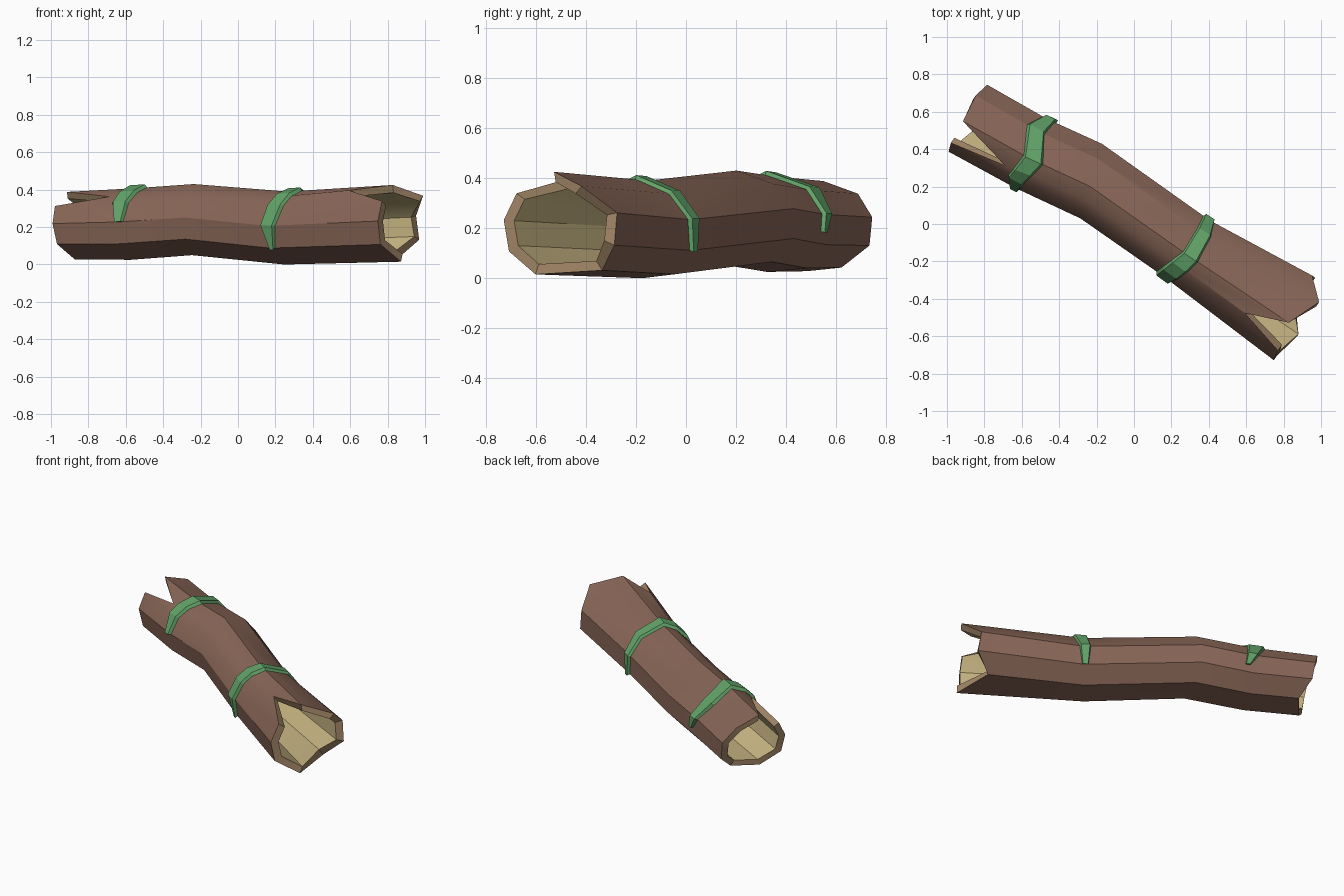
import bpy, bmesh, math
from mathutils import Vector

cube = bpy.data.objects.get("Cube")
if cube:
    bpy.data.objects.remove(cube, do_unlink=True)


def material(name, rgb):
    lin = [((c / 255 + 0.055) / 1.055) ** 2.4 for c in rgb] + [1]
    m = bpy.data.materials.new(name)
    m.use_nodes = True
    m.diffuse_color = lin
    bsdf = m.node_tree.nodes["Principled BSDF"]
    bsdf.inputs["Base Color"].default_value = lin
    bsdf.inputs["Roughness"].default_value = 0.9
    return m


bark = material("bark brown", (136, 102, 87))
rim = material("broken wood tan", (163, 135, 104))
heart = material("pale heartwood", (198, 180, 130))
moss = material("moss green", (98, 163, 104))

# Log direction and sideways direction on the ground
along = Vector((0.83, -0.55, 0))
side = Vector((0.55, 0.83, 0))

# Cross-section, from the front edge over the top to the back and underneath
profile = [(-1, .06), (-.78, .58), (-.5, .86), (-.15, 1), (.58, .72),
           (.97, .2), (.97, -.43), (.55, -.92), (-.3, -1), (-.9, -.55)]
N = len(profile)

# Stations: distance, sideways centre, height, half width, half height, skew
stations = [(-1.05, -.016, .208, .21, .18, 0),
            (-.67, .014, .216, .205, .191, -.03),
            (-.32, .068, .24, .202, .19, -.063),
            (.31, .05, .195, .197, .195, .02),
            (1.0, .055, .22, .25, .205, 0)]
# Ragged ends, with a deep split on the upper front
left_end = [-1.045, -1.06, -.75, -1.07, -1.09, -1.07, -1.05, -.98, -1.0, -1.03]
right_end = [1.03, 1.02, .76, .985, 1.06, .95, .97, .9, 1.063, 1.03]


def station_point(i, k, scale):
    s, l, z, rx, rz, skew = stations[i]
    px, pz = profile[k % N]
    if i == 0:
        s = left_end[k % N]
    elif i == len(stations) - 1:
        s = right_end[k % N]
    else:
        s += skew * px
    return Vector((s, l + px * rx * scale, z + pz * rz * scale))


def to_world(p):
    return along * p.x + side * p.y + Vector((0, 0, p.z))


def line_point(k, s, scale):
    """Point on lengthwise edge k of the log at distance s."""
    pts = [station_point(i, k, scale) for i in range(len(stations))]
    for a, b in zip(pts, pts[1:]):
        if s <= b.x or b is pts[-1]:
            return a.lerp(b, (s - a.x) / (b.x - a.x))


def surface_point(k, s, scale):
    k0 = math.floor(k)
    return line_point(k0, s, scale).lerp(line_point(k0 + 1, s, scale), k - k0)


def make_object(name, bm, mats):
    bmesh.ops.recalc_face_normals(bm, faces=bm.faces)
    mesh = bpy.data.meshes.new(name)
    bm.to_mesh(mesh)
    bm.free()
    for m in mats:
        mesh.materials.append(m)
    ob = bpy.data.objects.new(name, mesh)
    bpy.context.collection.objects.link(ob)
    return ob


# Hollow log: outer bark, inner wood and the broken rims
bm = bmesh.new()
outer, inner = [[[bm.verts.new(to_world(station_point(i, k, sc))) for k in range(N)]
                 for i in range(len(stations))] for sc in (1, .8)]


def bridge(ring_a, ring_b, index):
    for k in range(N):
        j = (k + 1) % N
        face = bm.faces.new((ring_a[k], ring_a[j], ring_b[j], ring_b[k]))
        face.material_index = index


for i in range(len(stations) - 1):
    bridge(outer[i], outer[i + 1], 0)
    bridge(inner[i], inner[i + 1], 2)
for i in (0, -1):
    bridge(outer[i], inner[i], 1)
log = make_object("hollow_log", bm, [bark, rim, heart])
bpy.context.view_layer.objects.active = log
log.select_set(True)
bpy.ops.object.shade_smooth_by_angle(angle=math.radians(30))


# Moss bands draped over the log, given as (edge, distance, half width)
def moss_band(name, path):
    bm = bmesh.new()
    rows = []
    for k, s, w in path:
        row = []
        for off, lift in ((-w, -.1), (-w * .75, .45), (w * .75, .45), (w, -.1)):
            o = surface_point(k, s + off, 1)
            i = surface_point(k, s + off, .8)
            row.append(bm.verts.new(to_world(o + (o - i) * lift)))
        rows.append(row)
    for a, b in zip(rows, rows[1:]):
        for j in range(4):
            n = (j + 1) % 4
            bm.faces.new((a[j], a[n], b[n], b[j]))
    bm.faces.new(rows[0])
    bm.faces.new(rows[-1])
    make_object(name, bm, [moss])


moss_band("moss_band_right", [(-1, .31, .015), (0, .29, .05), (1, .31, .055), (2, .33, .055),
                              (3, .35, .05), (4, .34, .045), (5, .32, .035), (6, .32, .02)])
moss_band("moss_band_left", [(0, -.64, .025), (1, -.66, .05), (2, -.65, .055), (3, -.64, .06),
                             (4, -.72, .055), (5, -.69, .035), (5.6, -.66, .015)])
